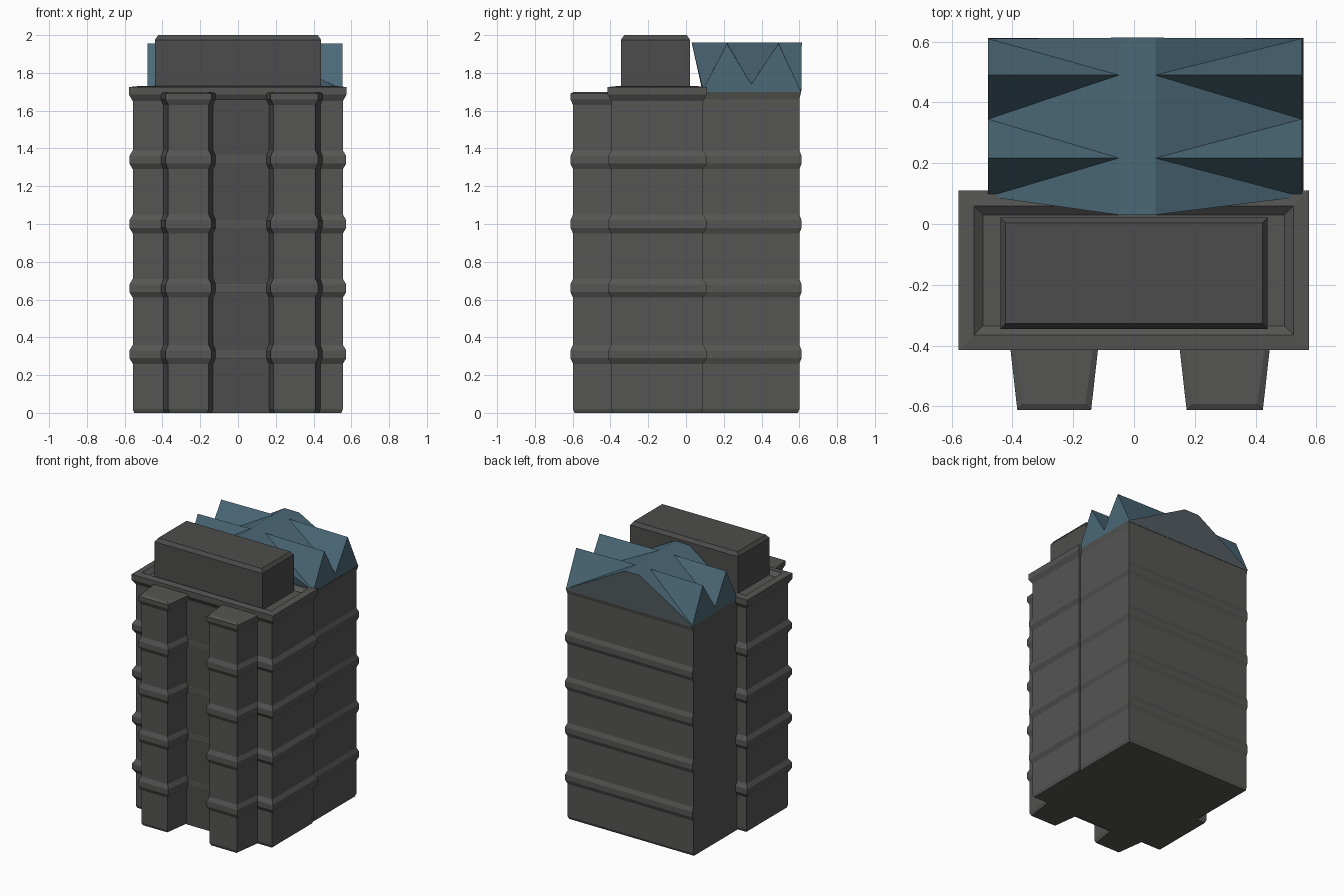
import bpy, bmesh

if "Cube" in bpy.data.objects:
    bpy.data.objects.remove(bpy.data.objects["Cube"])

def material(name, r, g, b):
    mat = bpy.data.materials.new(name)
    mat.diffuse_color = (r, g, b, 1)
    mat.use_nodes = True
    mat.node_tree.nodes["Principled BSDF"].inputs["Base Color"].default_value = mat.diffuse_color
    return mat

grey = material("dark_grey", 0.09, 0.09, 0.088)
roof_grey = material("roof_grey", 0.073, 0.073, 0.072)
blue = material("blue_roof", 0.07, 0.14, 0.185)
blue_grey = material("blue_grey", 0.085, 0.105, 0.115)

def make_object(name, bm, *mats):
    bmesh.ops.recalc_face_normals(bm, faces=bm.faces)
    me = bpy.data.meshes.new(name)
    bm.to_mesh(me)
    bm.free()
    for mat in mats:
        me.materials.append(mat)
    ob = bpy.data.objects.new(name, me)
    bpy.context.collection.objects.link(ob)
    return ob

def loft(name, plan, rings, fixed_left=False, mat=grey):
    """Stack copies of a plan outline; each ring is (height, outward offset)."""
    cx = sum(p[0] for p in plan) / len(plan)
    cy = sum(p[1] for p in plan) / len(plan)
    bm = bmesh.new()
    layers = []
    for z, o in rings:
        layer = []
        for x, y in plan:
            ox = -o if x < cx else o
            if x < cx and fixed_left:
                ox = 0
            oy = -o if y < cy else o
            layer.append(bm.verts.new((x + ox, y + oy, z)))
        layers.append(layer)
    n = len(plan)
    for a, b in zip(layers, layers[1:]):
        for i in range(n):
            j = (i + 1) % n
            bm.faces.new((a[i], a[j], b[j], b[i]))
    bm.faces.new(layers[0][::-1])
    bm.faces.new(layers[-1])
    return make_object(name, bm, mat)

def rect(x0, x1, y0, y1):
    return [(x0, y0), (x1, y0), (x1, y1), (x0, y1)]

def belts(out):
    """Wall profile with a raised belt at every floor."""
    rings = [(0, -0.008), (0.02, 0)]
    for z in (0.31, 0.66, 1.0, 1.34):
        rings += [(z - 0.05, 0), (z - 0.02, out), (z + 0.02, out), (z + 0.05, 0)]
    return rings

# Front block with cornice and shallow parapet
loft("front_block", rect(-0.557, 0.555, -0.395, 0.09),
     belts(0.018) + [(1.65, 0), (1.685, 0.02), (1.725, 0.02),
                     (1.73, -0.03), (1.705, -0.06)])

# Plain recessed wall between the bays
loft("entrance_wall", rect(-0.14, 0.17, -0.412, -0.3), [(0, 0), (1.66, 0)],
     mat=roof_grey)

# Projecting front bays, slightly tapered in plan
for side, x0, x1 in (("left", -0.40, -0.125), ("right", 0.157, 0.44)):
    plan = [(x0 + 0.03, -0.598), (x1 - 0.03, -0.598), (x1, -0.36), (x0, -0.36)]
    loft(side + "_bay", plan,
         belts(0.014) + [(1.63, 0), (1.66, 0.014), (1.69, 0.014), (1.70, -0.005)])

# Rear block, belted on the back and right
loft("rear_block", rect(-0.48, 0.545, 0.0, 0.6),
     belts(0.012) + [(1.66, 0), (1.70, 0.01)], fixed_left=True)

# Rooftop penthouse
loft("penthouse", rect(-0.44, 0.44, -0.345, 0.022),
     [(1.69, 0), (1.975, 0), (2.0, -0.018)], mat=roof_grey)

# Blue sawtooth roof: gables on both sides meeting a central spine
ridges = (0.217, 0.49)
edge = [(0.09, 1.71), (ridges[0], 1.955), (0.345, 1.74), (ridges[1], 1.955), (0.61, 1.70)]
spine_y = (0.03,) + ridges + (0.613,)
bm = bmesh.new()
sides = []
for xe, xs in ((-0.48, -0.05), (0.552, 0.07)):
    e = [bm.verts.new((xe, y, z)) for y, z in edge]
    s = [bm.verts.new((xs, y, 1.96)) for y in spine_y]
    for tri in ((e[0], e[1], s[1]), (e[0], s[1], s[0]),
                (e[1], e[2], s[1]), (e[2], s[2], s[1]), (e[2], e[3], s[2]),
                (e[3], e[4], s[2]), (e[4], s[3], s[2])):
        bm.faces.new(tri)
    # gable wall on the outer edge
    base = [bm.verts.new((xe, y, 1.69)) for y in (0.09, 0.61)]
    bm.faces.new([base[0], base[1]] + e[::-1])
    sides.append((e, s, base))
(le, ls, lb), (re, rs, rb) = sides
for a in range(3):
    bm.faces.new((ls[a], rs[a], rs[a + 1], ls[a + 1]))
bm.faces.new((lb[0], rb[0], re[0], rs[0], ls[0], le[0]))
# grey-blue back wall gable
back = bm.faces.new((lb[1], rb[1], re[4], rs[3], ls[3], le[4]))
back.material_index = 1
bm.faces.new((lb[0], rb[0], rb[1], lb[1]))
make_object("sawtooth_roof", bm, blue, blue_grey)
